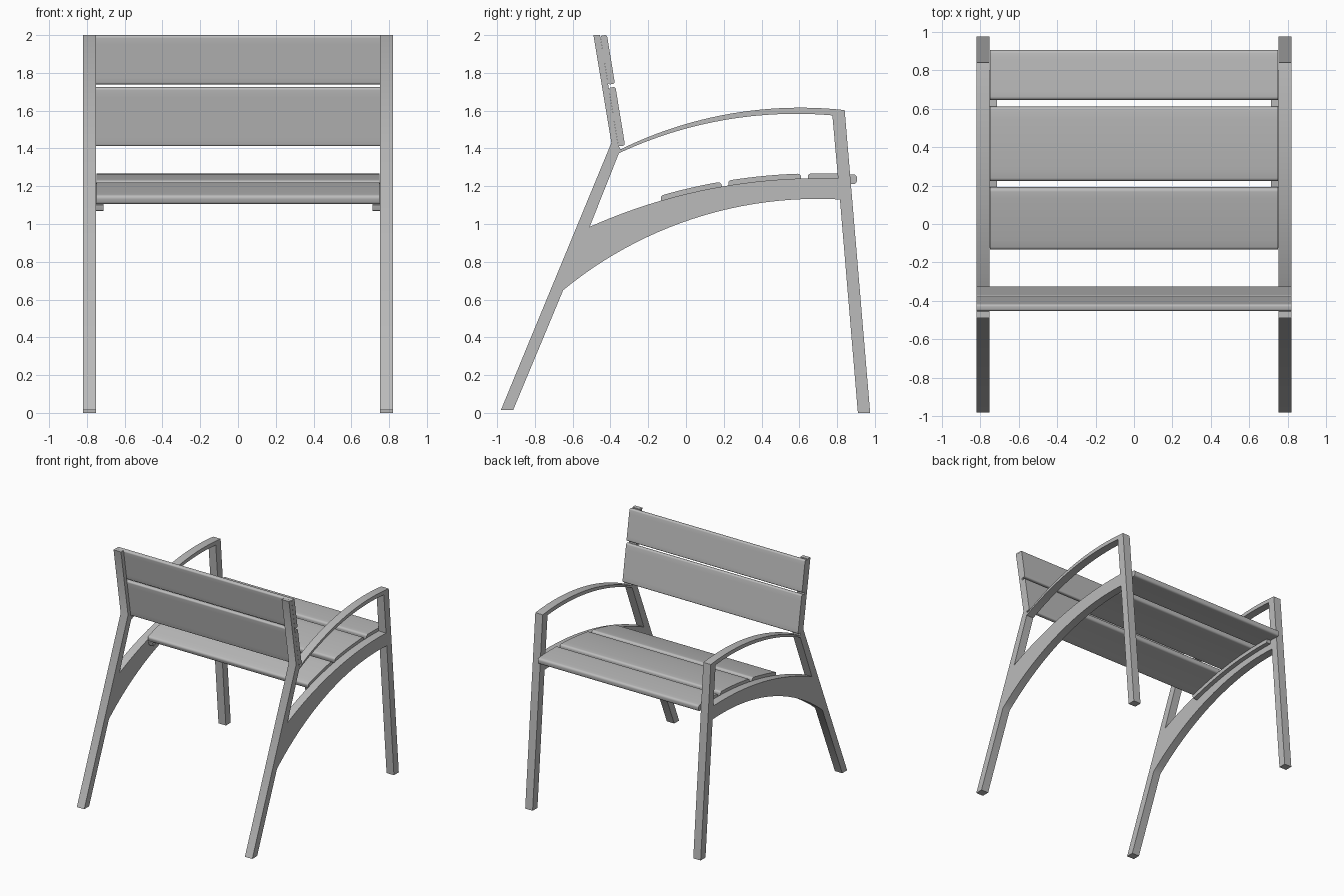
import bpy, bmesh, math
from mathutils import Vector

cube = bpy.data.objects.get("Cube")
if cube:
    bpy.data.objects.remove(cube, do_unlink=True)

grey = bpy.data.materials.new("plain grey")
grey.use_nodes = True
grey.diffuse_color = (0.5, 0.5, 0.5, 1)
grey.node_tree.nodes["Principled BSDF"].inputs["Base Color"].default_value = (0.5, 0.5, 0.5, 1)


def circle(a, b, c):
    """Centre and radius of the circle through three points."""
    a, b, c = Vector(a), Vector(b), Vector(c)
    d = 2 * (a.x * (b.y - c.y) + b.x * (c.y - a.y) + c.x * (a.y - b.y))
    aa, bb, cc = a.dot(a), b.dot(b), c.dot(c)
    centre = Vector(((aa * (b.y - c.y) + bb * (c.y - a.y) + cc * (a.y - b.y)) / d,
                     (aa * (c.x - b.x) + bb * (a.x - c.x) + cc * (b.x - a.x)) / d))
    return centre, (a - centre).length


def arc(a, b, c, steps=24):
    """Points along the upper arc from a to c through b."""
    centre, radius = circle(a, b, c)
    start, end = [math.asin((p[0] - centre.x) / radius) for p in (a, c)]
    angles = [start + (end - start) * i / steps for i in range(steps + 1)]
    return [centre + radius * Vector((math.sin(t), math.cos(t))) for t in angles]


def extrude(name, outlines, x, width):
    """Extrude side-view outlines (extra outlines are holes) along x."""
    curve = bpy.data.curves.new(name, "CURVE")
    curve.dimensions = "2D"
    curve.fill_mode = "BOTH"
    curve.extrude = width / 2
    for outline in outlines:
        spline = curve.splines.new("POLY")
        spline.points.add(len(outline) - 1)
        for point, (y, z) in zip(spline.points, outline):
            point.co = (y, z, 0, 1)
        spline.use_cyclic_u = True
    obj = bpy.data.objects.new(name, curve)
    bpy.context.collection.objects.link(obj)
    obj.rotation_euler = (math.pi / 2, 0, math.pi / 2)
    obj.location.x = x
    bpy.ops.object.select_all(action="DESELECT")
    obj.select_set(True)
    bpy.context.view_layer.objects.active = obj
    bpy.ops.object.convert(target="MESH")
    obj = bpy.context.object
    bm = bmesh.new()
    bm.from_mesh(obj.data)
    bmesh.ops.remove_doubles(bm, verts=bm.verts, dist=0.0005)
    bmesh.ops.recalc_face_normals(bm, faces=bm.faces)
    bm.to_mesh(obj.data)
    bm.free()
    obj.data.materials.clear()
    obj.data.materials.append(grey)
    bpy.ops.object.shade_smooth_by_angle(angle=math.radians(35))
    return obj


def rounded_strip(place, s0, s1, h0, h1, r, steps=8):
    """Rounded box section laid along a path by place(s, h)."""
    section = []
    corners = ((s0 + r, h1 - r, 180), (s1 - r, h1 - r, 90), (s1 - r, h0 + r, 0), (s0 + r, h0 + r, -90))
    for k, (s, h, turn) in enumerate(corners):
        for i in range(6):
            t = math.radians(turn - 18 * i)
            section.append((s + r * math.cos(t), h + r * math.sin(t)))
        if k in (0, 2):  # subdivide the long sides so they can bend
            s_next = corners[k + 1][0]
            edge = section[-1][1]
            section += [(s + (s_next - s) * i / steps, edge) for i in range(1, steps)]
    return [place(s, h) for s, h in section]


# Side frames: legs, back post, seat rail and armrest in one piece
seat_top = ((-0.51, 0.985), (0.2, 1.2), (0.805, 1.24))
outer = [(-0.98, 0.015), (-0.915, 0.015)]
outer += arc((-0.65, 0.65), (0, 1.015), (0.815, 1.13))
outer += [(0.91, 0), (0.975, 0)]
outer += arc((-0.347, 1.395), (0.1, 1.556), (0.84, 1.603))[::-1]
outer += [(-0.36, 1.42), (-0.455, 2), (-0.49, 2), (-0.395, 1.43)]
opening = arc(*seat_top) + arc((-0.355, 1.375), (0.1, 1.53), (0.775, 1.575))[::-1]
for side, sign in (("left", 1), ("right", -1)):
    extrude(side + "_frame", [outer, opening], sign * 0.785, 0.069)

# Seat slats and their brackets follow the arc of the seat rail
seat_centre, seat_radius = circle(*seat_top)


def on_seat(y, h):
    t = math.asin((y - seat_centre.x) / seat_radius)
    return seat_centre + (seat_radius + h) * Vector((math.sin(t), math.cos(t)))


for name, y0, y1 in (("rear", -0.13, 0.19), ("middle", 0.225, 0.61), ("front", 0.645, 0.905)):
    extrude(name + "_seat_slat", [rounded_strip(on_seat, y0, y1, -0.025, 0.026, 0.018)], 0, 1.5)
for side, sign in (("left", 1), ("right", -1)):
    strip = rounded_strip(on_seat, -0.13, 0.8, -0.057, -0.023, 0.002, 20)
    extrude(side + "_seat_bracket", [strip], sign * 0.732, 0.04)

# Back slats lie flat against the front of the posts
lean = math.atan(0.164)
along = Vector((-math.sin(lean), math.cos(lean)))
outward = Vector((math.cos(lean), math.sin(lean)))
foot = Vector((-0.358, 1.41))


def on_back(s, h):
    return foot + along * s + outward * h


for name, s0, s1 in (("lower", 0, 0.315), ("upper", 0.332, 0.594)):
    extrude(name + "_back_slat", [rounded_strip(on_back, s0, s1, 0, 0.036, 0.012)], 0, 1.64)
